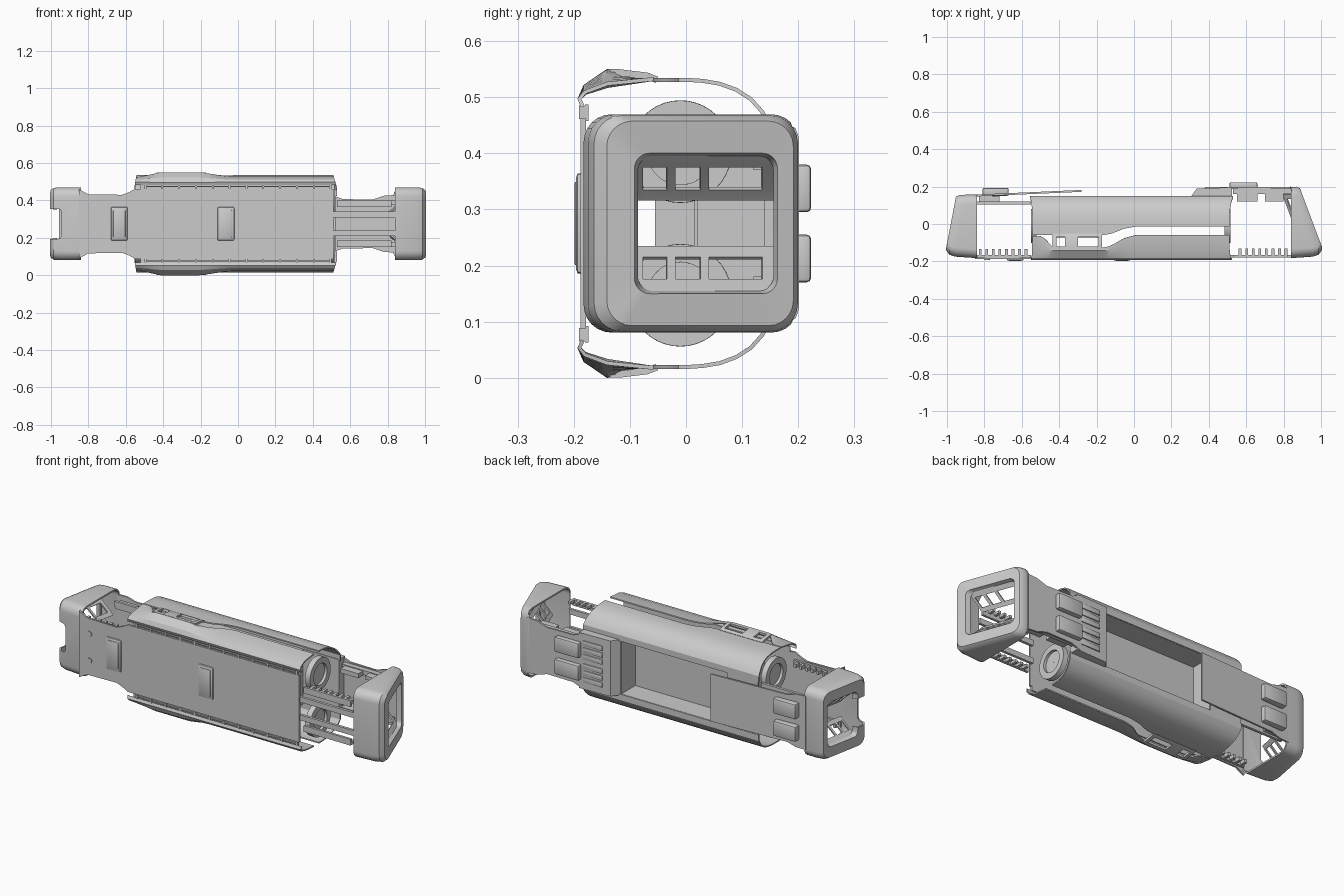
import bpy, bmesh, math

if "Cube" in bpy.data.objects:
    bpy.data.objects.remove(bpy.data.objects["Cube"])

MID = 0.275  # the casing is symmetric about this height; z below is relative to it


def table(x, pts):
    if x <= pts[0][0]:
        return pts[0][1]
    for (a, u), (b, v) in zip(pts, pts[1:]):
        if x <= b:
            return u + (v - u) * (x - a) / (b - a)
    return pts[-1][1]


def finish(name, bm, thick=0, mirror=False, bevel=0):
    bmesh.ops.recalc_face_normals(bm, faces=bm.faces)
    me = bpy.data.meshes.new(name)
    bm.to_mesh(me)
    bm.free()
    ob = bpy.data.objects.new(name, me)
    ob.location.z = MID
    bpy.context.collection.objects.link(ob)
    if thick:
        m = ob.modifiers.new("shell", 'SOLIDIFY')
        m.thickness, m.offset = thick, 0
    if bevel:
        m = ob.modifiers.new("bevel", 'BEVEL')
        m.width, m.segments = bevel, 2
    if mirror:
        m = ob.modifiers.new("mirror", 'MIRROR')
        m.use_axis = (False, False, True)
        m.use_mirror_merge = False
    return ob


def sheet(name, rows, thick=0.008, mirror=False, closed=False, holes=()):
    bm = bmesh.new()
    vs = [[bm.verts.new(p) for p in r] for r in rows]
    n = len(rows[0])
    for i in range(len(rows) - 1):
        for j in range(n if closed else n - 1):
            if (i, j) not in holes:
                k = (j + 1) % n
                bm.faces.new((vs[i][j], vs[i][k], vs[i + 1][k], vs[i + 1][j]))
    return finish(name, bm, thick, mirror)


def boxes(name, specs, mirror=False, bevel=0):
    bm = bmesh.new()
    for x0, x1, y0, y1, z0, z1 in specs:
        vs = bmesh.ops.create_cube(bm, size=1)["verts"]
        for v in vs:
            v.co = ((x0 + x1) / 2 + v.co.x * (x1 - x0), (y0 + y1) / 2 + v.co.y * (y1 - y0),
                    (z0 + z1) / 2 + v.co.z * (z1 - z0))
    return finish(name, bm, 0, mirror, bevel)


def panel(name, half, yfun, thick):
    # flat panel from a half outline (x, z), reflected below the middle line
    pts = half + [(x, -z) for x, z in reversed(half)]
    bm = bmesh.new()
    f = bm.faces.new([bm.verts.new((x, yfun(x) - thick / 2, z)) for x, z in pts])
    ext = bmesh.ops.extrude_face_region(bm, geom=[f])["geom"]
    for v in ext:
        if isinstance(v, bmesh.types.BMVert):
            v.co.y += thick
    return finish(name, bm)


def rounded(y0, y1, h, r, xf):
    pts = []
    for cy, cz, a0 in ((y1 - r, h - r, 0), (y0 + r, h - r, 90), (y0 + r, r - h, 180), (y1 - r, r - h, 270)):
        for k in range(7):
            a = math.radians(a0 + 15 * k)
            y = cy + r * math.cos(a)
            pts.append((xf(y), y, cz + r * math.sin(a)))
    return pts


# End heads: hollow cups with a slanted outer face and funnel opening
def head(name, s, face, back):
    out = lambda d: (lambda y: s * (min(1.0, face(y)) - d))
    flat = lambda x: (lambda y: s * x)
    rows = [rounded(-.178, back - .003, .19, .045, flat(.84)),
            rounded(-.17, back - .003, .19, .045, out(.045)),
            rounded(-.16, back - .005, .188, .045, out(.015)),
            rounded(-.14, back - .012, .18, .042, out(0)),
            rounded(-.095, back - .035, .128, .03, out(0)),
            rounded(-.09, back - .04, .123, .028, out(.025))]
    ob = sheet(name, rows, .009, closed=True)
    # sloping vent panels with three windows each
    w = back - .04 + .09
    ys = [-.09 + w * t for t in (0, .05, .22, .28, .46, .52, .90, 1)]
    rws = [[(out(.02 + d)(y), y, z) for y in ys]
           for z, d in ((.124, 0), (.102, .02), (.062, .065), (.043, .08))]
    sheet(name + "_vent", rws, .008, True, holes=((1, 1), (1, 3), (1, 5)))
    return ob


head("right_head", 1, lambda y: .955 - .375 * y, .2)
left = head("left_head", -1, lambda y: .976 - .19 * y, .155)
notch = boxes("notch_cutter", [(-1.1, -.945, -.3, -.08, -.08, .08)], bevel=.015)
notch.hide_render = True
m = left.modifiers.new("notch", 'BOOLEAN')
m.operation, m.object, m.solver = 'DIFFERENCE', notch, 'EXACT'


# Outer shells: ends are cut back slightly as they rise
def along(u, z):
    t = max(0, min(1, (z - .19) / .065))
    a, b = -.555 + .012 * t, .53 - .02 * t
    return a + u * (b - a)


EDGE = [(-.5, -.065), (-.44, -.127), (-.16, -.127), (-.11, -.11), (-.05, -.075), (.02, -.058)]
PEAK = [(-.55, .245), (-.42, .272), (-.2, .272), (-.05, .249)]
REAR = [(-.17, -.06), (-.12, -.052), (-.05, -.025), (.02, -.013)]


def front_section(x):
    p, e = table(x, PEAK), table(x, EDGE)
    ze = p + (.257 - p) * (e + .14) / .08
    return [(-.184, .208), (-.19, .222), (-.18, .222 + (p - .222) * .45), (-.14, p), (e, ze)]


def rear_section(x):
    return [(table(x, REAR), .256), (.0, .256), (.03, .254), (.06, .249), (.09, .238),
            (.115, .222), (.135, .2), (.147, .18), (.147, .148)]


def shell(name, section):
    us = [i / 48 for i in range(49)]
    rows = [[(along(u, z), y, z) for y, z in section(-.555 + 1.085 * u)] for u in us]
    return sheet(name, rows, .007, True)


shell("front_side_shell", front_section)
shell("rear_side_shell", rear_section)

# Side pod frame with two windows
pod_x = [-.435, -.415, -.37, -.30, -.19, -.17]
pod_y = [(-.135, .269), (-.12, .269), (-.07, .263), (-.052, .256)]
sheet("side_pod_frame", [[(x, y, z) for x in pod_x] for y, z in pod_y], .012, True, holes=((1, 1), (1, 3)))

# Front panel with neck, raised pads and screw bosses
panel("front_panel", [(-.85, .185), (-.8, .158), (-.62, .155), (-.585, .168), (-.55, .187), (.51, .187)],
      lambda x: -.183, .01)
boxes("front_pad", [(x - .045, x + .045, -.196, -.18, -.09, .09) for x in (-.635, -.065)], bevel=.008)
boxes("front_pad_inset", [(x - .033, x + .033, -.199, -.19, -.075, .075) for x in (-.635, -.065)], bevel=.006)
bm = bmesh.new()
r = bmesh.ops.create_cone(bm, cap_ends=True, segments=20, radius1=.014, radius2=.014, depth=.008)
for v in r["verts"]:
    v.co = (-.785 + v.co.x, -.189 + v.co.z, .075 + v.co.y)
finish("front_screw", bm, 0, True)

# Long slotted rails beside the front panel
boxes("slot_rail", [(-.52, .5, -.18, -.174, .183, .212), (-.5, .49, -.19, -.178, .196, .201)]
      + [(-.5 + i * .09, -.49 + i * .09, -.191, -.174, .186, .21) for i in range(12)], True)

# Rear tray, closing panel, inner bulkhead and raised block
tx0, tx1, tz = -.36, .3, .15
tray = [[(x, y, z) for x, z in ((tx0, -tz), (tx1, -tz), (tx1, tz), (tx0, tz))] for y in (.145, .02)]
sheet("rear_tray_walls", tray, .008, closed=True)
boxes("rear_tray_floor", [(tx0, tx1, .015, .023, -tz, tz)])
boxes("rear_end_panel", [(-.55, tx0, .141, .149, -.15, .15)])
boxes("inner_bulkhead", [(-.45, -.44, -.055, .02, -.15, .15)])
bm = bmesh.new()
prof = [(.3, .14), (.335, .19), (.5, .195), (.525, .195), (.525, .14)]
lo, hi = [[bm.verts.new((x, y, z)) for x, y in prof] for z in (-.155, .155)]
bm.faces.new(lo)
bm.faces.new(hi)
for i in range(5):
    k = (i + 1) % 5
    bm.faces.new((lo[i], lo[k], hi[k], hi[i]))
finish("rear_raised_block", bm)
boxes("rear_block_slat", [(.38, .5, .19, .199, z, z + .028) for z in (.012, .05, .088)], True, .003)

# Rear brackets joining the heads, with pads
panel("rear_right_bracket", [(.5, .155), (.56, .132), (.72, .13), (.78, .15), (.85, .155)], lambda x: .192, .01)
panel("rear_left_strap", [(-.85, .15), (-.79, .148), (-.74, .132), (-.28, .132)],
      lambda x: table(x, [(-.85, .152), (-.28, .177)]), .01)
boxes("rear_pad", [(.51, .66, .19, .223, .02, .105), (-.81, -.67, .15, .193, .02, .105)], True, .008)

# End collars of the two inner tubes
for name, x, s in (("left_collar", -.55, 1), ("right_collar", .515, -1)):
    steps = [(.09, .03), (.09, 0), (.06, 0), (.06, .015), (.001, .015)]
    rows = [[(x + s * d, -.01 + q * math.cos(a), .128 + q * math.sin(a))
             for a in [math.tau * k / 40 for k in range(40)]] for q, d in steps]
    sheet(name, rows, .003, True, closed=True)

# Toothed rails bridging both necks
boxes("right_neck_rail", [(.5, .84, -.18, -.165, .035, .065), (.53, .82, -.178, -.165, .09, .125)]
      + [(.56 + i * .035, .575 + i * .035, -.178, -.13, .11, .125) for i in range(8)], True)
boxes("left_neck_rail", [(-.84, -.55, -.18, -.165, .12, .15)]
      + [(-.83 + i * .035, -.815 + i * .035, -.178, -.135, .125, .145) for i in range(8)], True)
boxes("rear_neck_lug", [(.53, .84, .16, .19, .10, .125), (.55, .66, .12, .19, .095, .12),
                        (.7, .8, .12, .19, .10, .12), (-.84, -.55, .105, .12, .10, .13),
                        (-.83, -.72, .105, .15, .09, .12)], True)

# Apply modifiers, drop the cutter, shade
bpy.ops.object.select_all(action='SELECT')
bpy.context.view_layer.objects.active = left
bpy.ops.object.convert(target='MESH')
bpy.data.objects.remove(notch)
bpy.ops.object.shade_smooth_by_angle(angle=math.radians(30))
